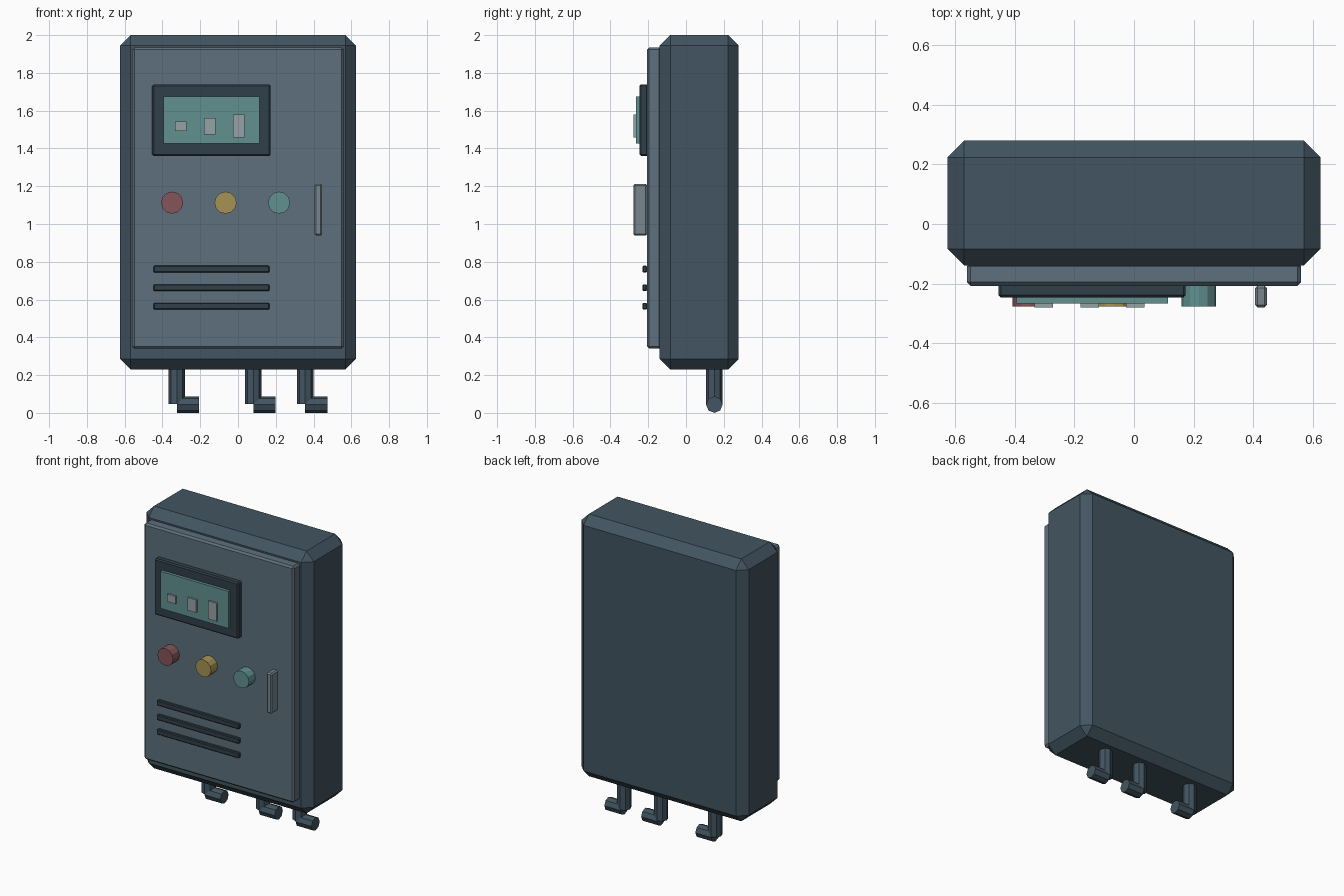
import bpy
import bmesh
from math import radians
from mathutils import Matrix

if "Cube" in bpy.data.objects:
    bpy.data.objects.remove(bpy.data.objects["Cube"])


def material(name, rgb):
    m = bpy.data.materials.new(name)
    m.diffuse_color = (*rgb, 1)
    m.use_nodes = True
    m.node_tree.nodes["Principled BSDF"].inputs["Base Color"].default_value = m.diffuse_color
    return m


STEEL = material("dark_steel", (0.055, 0.09, 0.12))
PANEL = material("door_grey", (0.11, 0.16, 0.20))
TRIM = material("dark_trim", (0.03, 0.05, 0.065))
TEAL = material("teal", (0.12, 0.28, 0.28))
PALE = material("pale_grey", (0.30, 0.36, 0.37))
METAL = material("handle_grey", (0.19, 0.24, 0.27))
RED = material("red", (0.23, 0.09, 0.10))
YELLOW = material("yellow", (0.38, 0.29, 0.09))


def finish(name, bm, mat):
    mesh = bpy.data.meshes.new(name)
    bm.to_mesh(mesh)
    bm.free()
    mesh.materials.append(mat)
    obj = bpy.data.objects.new(name, mesh)
    bpy.context.collection.objects.link(obj)
    return obj


def box(name, x, y, z, mat, chamfer=0):
    """Box from (min, max) ranges with single-segment chamfered edges."""
    bm = bmesh.new()
    size = [b - a for a, b in (x, y, z)]
    mid = [(a + b) / 2 for a, b in (x, y, z)]
    bmesh.ops.create_cube(bm, size=1, matrix=Matrix.Translation(mid) @ Matrix.Diagonal((*size, 1)))
    if chamfer:
        bmesh.ops.bevel(bm, geom=bm.edges[:], offset=chamfer, segments=1, affect='EDGES')
    return finish(name, bm, mat)


def add_rod(bm, centre, radius, length, axis, sides):
    turn = {'X': Matrix.Rotation(radians(90), 4, 'Y'),
            'Y': Matrix.Rotation(radians(90), 4, 'X'),
            'Z': Matrix.Identity(4)}[axis]
    bmesh.ops.create_cone(bm, cap_ends=True, segments=sides, radius1=radius, radius2=radius,
                          depth=length, matrix=Matrix.Translation(centre) @ turn)


# Cabinet and door
DOOR_Y = -0.207
box("cabinet_body", (-0.625, 0.625), (-0.139, 0.279), (0.23, 2.0), STEEL, 0.056)
box("door", (-0.56, 0.56), (DOOR_Y, -0.13), (0.34, 1.935), PANEL, 0.012)

# Display: frame, screen and three bars of growing height
box("display_frame", (-0.454, 0.173), (-0.246, -0.2), (1.36, 1.739), TRIM, 0.008)
box("display_screen", (-0.394, 0.114), (-0.266, -0.235), (1.426, 1.676), TEAL)
for i, (x, half) in enumerate(((-0.303, 0.025), (-0.149, 0.043), (0.004, 0.061))):
    box(f"display_bar_{i + 1}", (x - 0.031, x + 0.031), (-0.279, -0.255),
        (1.518 - half, 1.518 + half), PALE)

# Push buttons
for name, x, mat in (("red", -0.349, RED), ("yellow", -0.066, YELLOW), ("teal", 0.217, TEAL)):
    bm = bmesh.new()
    add_rod(bm, (x, -0.238, 1.113), 0.0585, 0.078, 'Y', 12)
    finish(f"{name}_button", bm, mat)

# Door handle
box("door_handle", (0.406, 0.445), (-0.279, -0.206), (0.939, 1.212), METAL, 0.008)

# Ventilation louvres
for i in range(3):
    z = 0.761 - 0.098 * i
    box(f"vent_slat_{i + 1}", (-0.447, 0.167), (-0.23, -0.206), (z - 0.018, z + 0.018), TRIM, 0.005)

# Cable conduits: a drop out of the base and a short elbow to the right
R = 0.044
for i, x in enumerate((-0.324, 0.081, 0.356)):
    bm = bmesh.new()
    add_rod(bm, (x, 0.15, 0.172), R, 0.25, 'Z', 8)
    add_rod(bm, (x + 0.059, 0.15, R), R, 0.118, 'X', 8)
    finish(f"conduit_{i + 1}", bm, STEEL)
